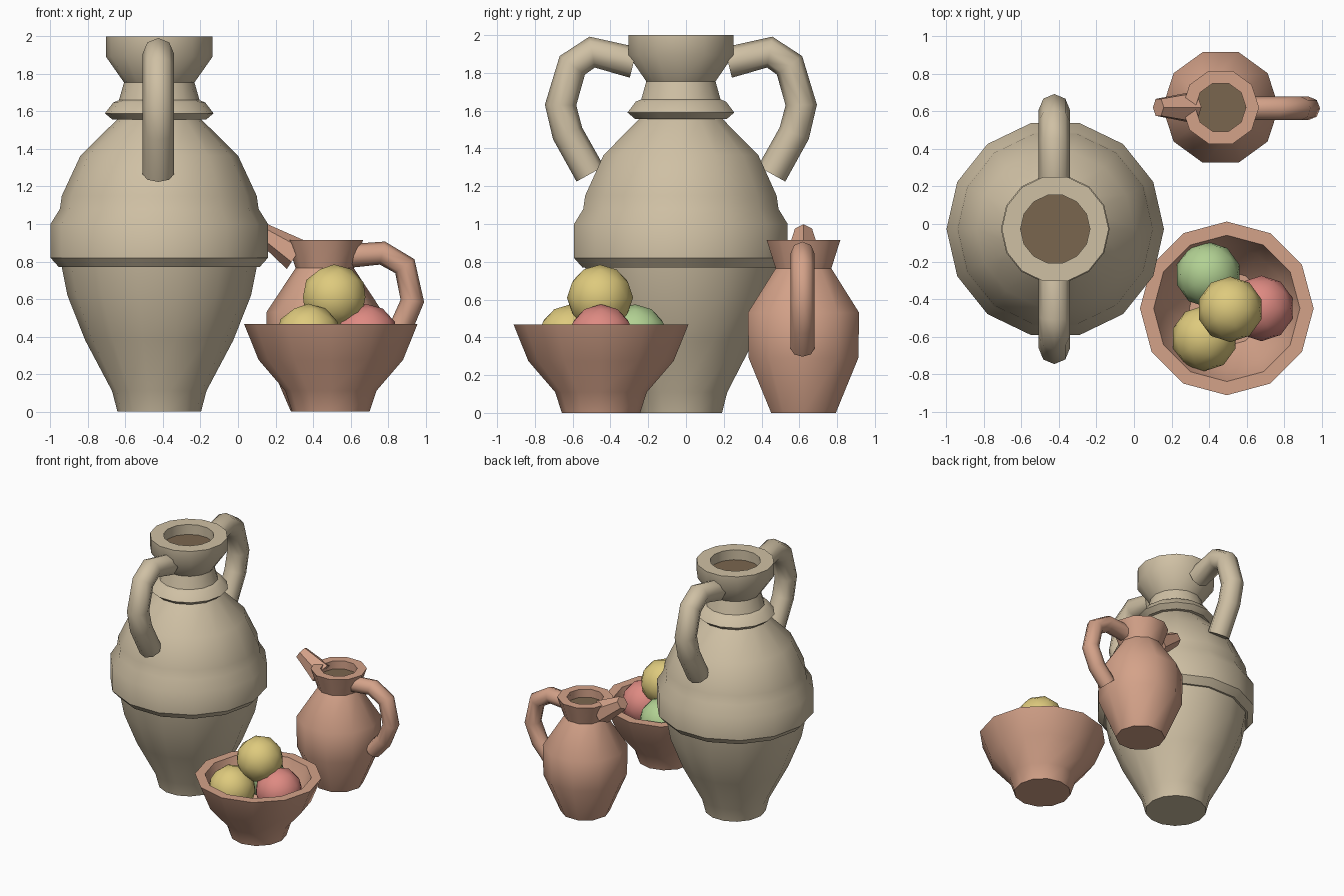
import bpy, bmesh, math
from mathutils import Vector

cube = bpy.data.objects.get("Cube")
if cube:
    bpy.data.objects.remove(cube, do_unlink=True)


def material(name, *srgb):
    rgb = [(c / 255 / 12.92 if c < 11 else ((c / 255 + 0.055) / 1.055) ** 2.4) for c in srgb]
    mat = bpy.data.materials.new(name)
    mat.use_nodes = True
    mat.diffuse_color = (*rgb, 1)
    mat.node_tree.nodes["Principled BSDF"].inputs["Base Color"].default_value = (*rgb, 1)
    return mat


cream = material("cream clay", 207, 192, 164)
terracotta = material("terracotta", 212, 162, 137)
dark = material("dark inside", 122, 102, 78)
yellow = material("yellow fruit", 222, 202, 125)
red = material("red fruit", 222, 138, 130)
green = material("green fruit", 178, 209, 147)


def smooth(obj, degrees=40):
    bpy.ops.object.select_all(action='DESELECT')
    obj.select_set(True)
    bpy.context.view_layer.objects.active = obj
    bpy.ops.object.shade_smooth_by_angle(angle=math.radians(degrees))


def add_object(name, bm, mats, location):
    mesh = bpy.data.meshes.new(name)
    bm.to_mesh(mesh)
    bm.free()
    for mat in mats:
        mesh.materials.append(mat)
    obj = bpy.data.objects.new(name, mesh)
    obj.location = location
    bpy.context.collection.objects.link(obj)
    smooth(obj)
    return obj


def lathe(name, profile, sides, location, mats):
    """Turn a (radius, height) profile; the last ring is closed with the last material."""
    bm = bmesh.new()
    rings = []
    for r, z in profile:
        angles = [math.tau * i / sides for i in range(sides)]
        rings.append([bm.verts.new((r * math.cos(a), r * math.sin(a), z)) for a in angles])
    for low, high in zip(rings, rings[1:]):
        for i in range(sides):
            j = (i + 1) % sides
            bm.faces.new((low[i], low[j], high[j], high[i]))
    bm.faces.new(rings[0][::-1])
    bm.faces.new(rings[-1]).material_index = len(mats) - 1
    return add_object(name, bm, mats, location)


def tube(name, path, radius, mat):
    """Sweep an eight-sided tube along a path."""
    curve = bpy.data.curves.new(name, 'CURVE')
    curve.dimensions = '3D'
    curve.bevel_depth = radius
    curve.bevel_resolution = 2
    curve.use_fill_caps = True
    spline = curve.splines.new('POLY')
    spline.points.add(len(path) - 1)
    for point, co in zip(spline.points, path):
        point.co = (*co, 1)
    curve.materials.append(mat)
    obj = bpy.data.objects.new(name, curve)
    bpy.context.collection.objects.link(obj)
    bpy.ops.object.select_all(action='DESELECT')
    obj.select_set(True)
    bpy.context.view_layer.objects.active = obj
    bpy.ops.object.convert(target='MESH')
    smooth(bpy.context.object, 50)


# Tall two-handled jar with a belt and a neck ring
jar_x, jar_y = -0.42, -0.027
lathe("tall_jar", [
    (0.223, 0), (0.252, 0.11), (0.395, 0.38), (0.49, 0.62), (0.52, 0.77),
    (0.535, 0.77), (0.58, 0.82), (0.58, 1.0), (0.53, 1.08), (0.52, 1.15),
    (0.42, 1.365), (0.225, 1.557), (0.25, 1.557), (0.29, 1.59), (0.245, 1.648),
    (0.215, 1.66), (0.188, 1.755), (0.285, 1.893), (0.285, 2.0),
    (0.185, 2.0), (0.185, 1.92)], 14, (jar_x, jar_y, 0), [cream, dark])

jar_handle = [(0.25, 1.855), (0.47, 1.91), (0.575, 1.84), (0.637, 1.63), (0.60, 1.48), (0.48, 1.265)]
for side, label in ((-1, "front"), (1, "back")):
    tube(f"jar_handle_{label}", [(jar_x - 0.005, jar_y + side * d, z) for d, z in jar_handle], 0.083, cream)

# Small jug with a handle and a spout
jug_x, jug_y = 0.462, 0.622
lathe("small_jug", [
    (0.18, 0), (0.305, 0.29), (0.31, 0.53), (0.155, 0.765), (0.205, 0.915),
    (0.135, 0.915), (0.135, 0.85)], 10, (jug_x, jug_y, 0), [terracotta, dark])
jug_handle = [(0.60, 0.83), (0.77, 0.845), (0.89, 0.775), (0.93, 0.59), (0.87, 0.45), (0.77, 0.34)]
tube("jug_handle", [(x, jug_y - 0.005, z) for x, z in jug_handle], 0.063, terracotta)

base, tip = Vector((0.31, jug_y, 0.835)), Vector((0.13, jug_y, 0.955))
axis = tip - base
bm = bmesh.new()
bmesh.ops.create_cone(bm, cap_ends=True, segments=6, radius1=0.09, radius2=0.052, depth=axis.length)
bmesh.ops.rotate(bm, verts=bm.verts, matrix=axis.to_track_quat('Z', 'Y').to_matrix())
add_object("jug_spout", bm, [terracotta], (base + tip) / 2)

# Fruit bowl
bowl_x, bowl_y = 0.495, -0.45
lathe("bowl", [
    (0.207, 0), (0.243, 0.11), (0.385, 0.275), (0.463, 0.468),
    (0.39, 0.468), (0.33, 0.29), (0.20, 0.13)], 12, (bowl_x, bowl_y, 0), [terracotta])

# Fruit piled in the bowl
for name, mat, place in (
        ("top_yellow_fruit", yellow, (0.513, -0.455, 0.61)),
        ("low_yellow_fruit", yellow, (0.375, -0.61, 0.40)),
        ("red_fruit", red, (0.68, -0.45, 0.40)),
        ("green_fruit", green, (0.395, -0.27, 0.40))):
    bm = bmesh.new()
    bmesh.ops.create_icosphere(bm, subdivisions=2, radius=0.175)
    add_object(name, bm, [mat], place)
